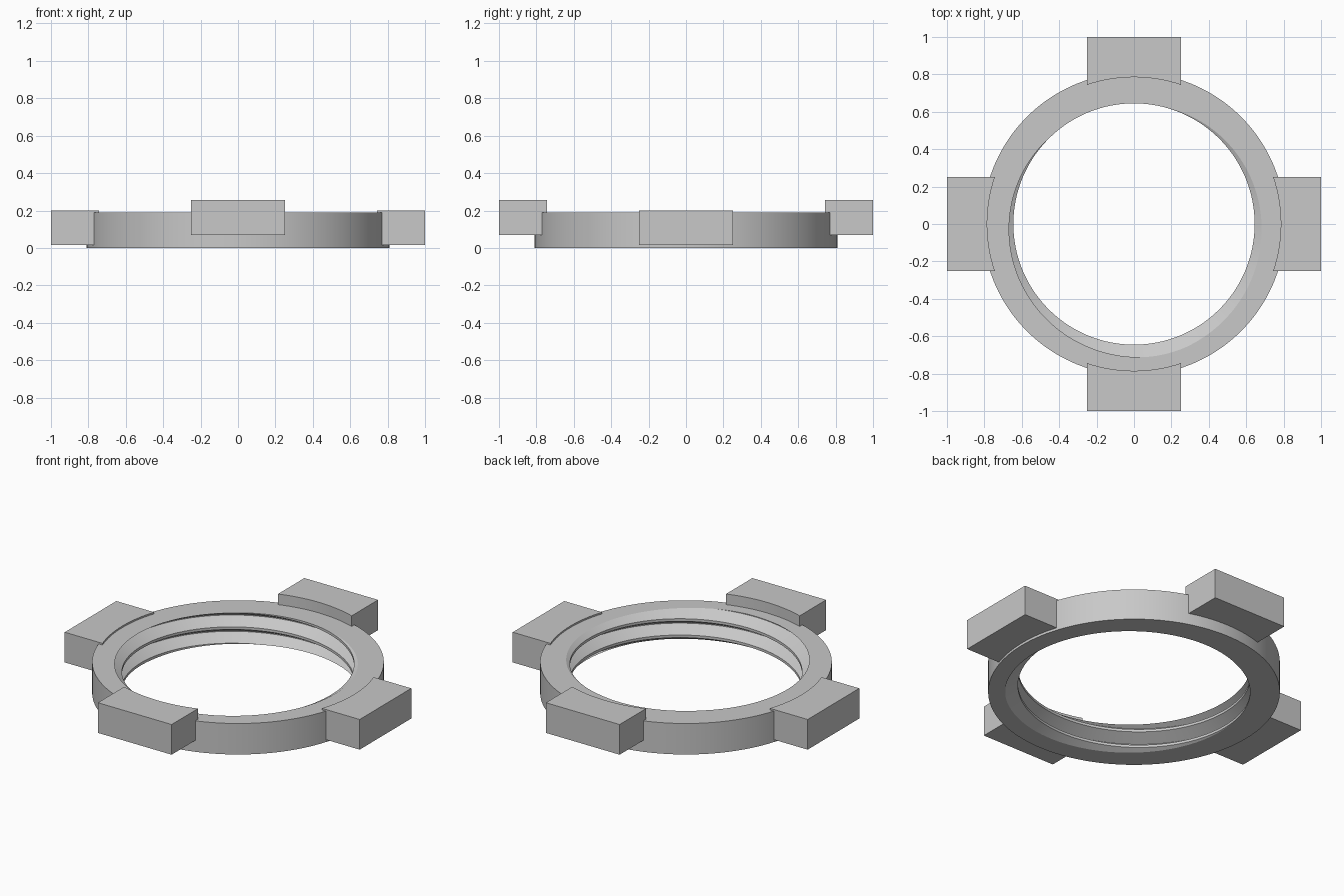
import bpy
import bmesh
from math import sin, cos, asin, pi, radians, floor

if "Cube" in bpy.data.objects:
    bpy.data.objects.remove(bpy.data.objects["Cube"])

# Ring and thread dimensions
HEIGHT, OUTER, CREST, ROOT = 0.19, 0.81, 0.645, 0.715
PITCH, SEGMENTS = 0.1, 192
HALF_MOUTH, HALF_ROOT = 0.042, 0.002
EXIT_ANGLE = radians(285)        # where the groove runs out of the top

grey = bpy.data.materials.new("plain_grey")
grey.use_nodes = True
grey.diffuse_color = (0.58, 0.58, 0.58, 1)
grey.node_tree.nodes["Principled BSDF"].inputs["Base Color"].default_value = grey.diffuse_color


def finish(bm, name):
    bmesh.ops.recalc_face_normals(bm, faces=bm.faces)
    mesh = bpy.data.meshes.new(name)
    bm.to_mesh(mesh)
    bm.free()
    obj = bpy.data.objects.new(name, mesh)
    bpy.context.collection.objects.link(obj)
    mesh.materials.append(grey)
    bpy.ops.object.select_all(action="DESELECT")
    obj.select_set(True)
    bpy.context.view_layer.objects.active = obj
    bpy.ops.object.shade_smooth_by_angle(angle=radians(25))
    return obj


def groove_height(angle):
    return HEIGHT + PITCH * (angle - EXIT_ANGLE) / (2 * pi)


def bore_radius(z, angle):
    """Radius of the threaded bore at a height and angle."""
    turns = (z - groove_height(angle)) / PITCH
    offset = abs(turns - floor(turns + 0.5)) * PITCH
    depth = (HALF_MOUTH - offset) / (HALF_MOUTH - HALF_ROOT)
    return CREST + (ROOT - CREST) * min(1, max(0, depth))


# Threaded ring: helical rows clipped to the two flat ends
bm = bmesh.new()
columns = []
for i in range(SEGMENTS + 1):
    a = 2 * pi * i / SEGMENTS
    section = [(OUTER, 0), (bore_radius(0, a), 0)]
    for turn in range(-4, 5):
        for step in (-HALF_MOUTH, -HALF_ROOT, HALF_ROOT, HALF_MOUTH):
            z = min(HEIGHT, max(0, groove_height(a) + turn * PITCH + step))
            section.append((bore_radius(z, a), z))
    section += [(bore_radius(HEIGHT, a), HEIGHT), (OUTER, HEIGHT)]
    columns.append([bm.verts.new((r * cos(a), r * sin(a), z)) for r, z in section])
for left, right in zip(columns, columns[1:]):
    for j in range(len(left)):
        k = (j + 1) % len(left)
        bm.faces.new((left[j], right[j], right[k], left[k]))
bmesh.ops.remove_doubles(bm, verts=bm.verts, dist=0.00005)
finish(bm, "threaded_ring")


# Lugs: blocks with an inner face curved around the ring
def lug(name, turn, bottom, top):
    inner, half_width, steps = 0.785, 0.25, 16
    sweep = asin(half_width / inner)
    arc = [sweep * (1 - 2 * i / steps) for i in range(steps + 1)]
    outline = [(inner * cos(t), inner * sin(t)) for t in arc]
    outline += [(1, -half_width), (1, half_width)]
    c, s = cos(turn), sin(turn)
    bm = bmesh.new()
    face = bm.faces.new([bm.verts.new((x * c - y * s, x * s + y * c, bottom))
                         for x, y in outline])
    raised = bmesh.ops.extrude_face_region(bm, geom=[face], use_keep_orig=True)
    bmesh.ops.translate(bm, vec=(0, 0, top - bottom),
                        verts=[v for v in raised["geom"] if isinstance(v, bmesh.types.BMVert)])
    finish(bm, name)


for index, name in enumerate(("left_lug", "back_lug", "right_lug", "front_lug")):
    low, high = (0.07, 0.255) if index % 2 else (0.015, 0.2)
    lug(name, index * pi / 2, low, high)
